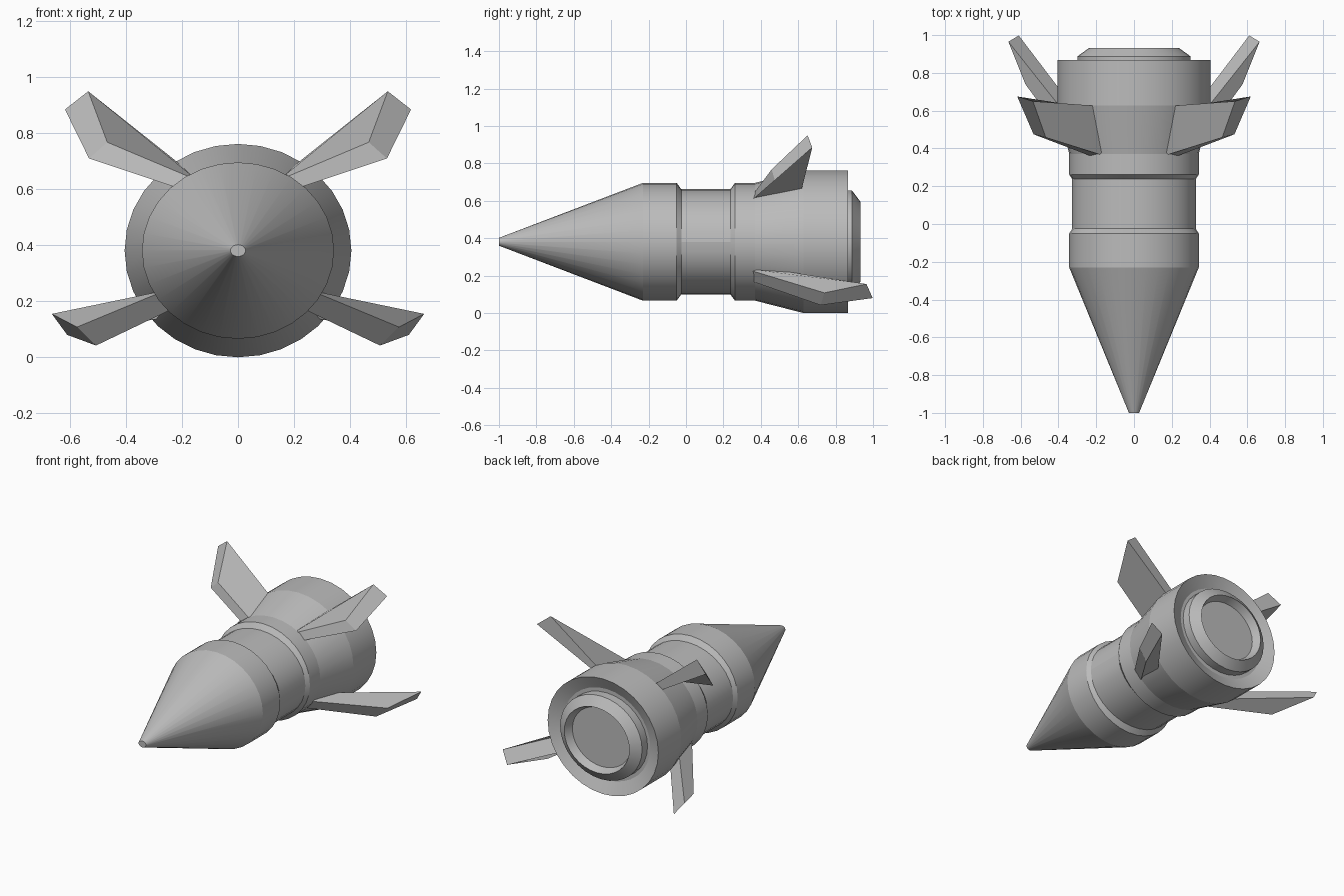
import bpy, bmesh, math
from mathutils import Vector

cube = bpy.data.objects.get("Cube")
if cube:
    bpy.data.objects.remove(cube)

grey = bpy.data.materials.new("plain_grey")
grey.use_nodes = True
colour = (0.5, 0.5, 0.5, 1)
grey.diffuse_color = colour
grey.node_tree.nodes["Principled BSDF"].inputs["Base Color"].default_value = colour

AXIS_Z = 0.381
SIDES = 32


def finish(name, bm, angle):
    bmesh.ops.recalc_face_normals(bm, faces=bm.faces)
    mesh = bpy.data.meshes.new(name)
    bm.to_mesh(mesh)
    bm.free()
    mesh.materials.append(grey)
    obj = bpy.data.objects.new(name, mesh)
    bpy.context.collection.objects.link(obj)
    if angle:
        bpy.ops.object.select_all(action="DESELECT")
        obj.select_set(True)
        bpy.context.view_layer.objects.active = obj
        bpy.ops.object.shade_smooth_by_angle(angle=math.radians(angle))
    return obj


def turned(name, profile):
    """Loft ellipses (y, half width, half height) along y and cap the ends."""
    bm = bmesh.new()
    rings = []
    for y, rx, rz in profile:
        turns = [2 * math.pi * i / SIDES for i in range(SIDES)]
        rings.append([bm.verts.new((rx * math.cos(t), y, AXIS_Z + rz * math.sin(t)))
                      for t in turns])
    for a, b in zip(rings, rings[1:]):
        for i in range(SIDES):
            j = (i + 1) % SIDES
            bm.faces.new((a[i], a[j], b[j], b[i]))
    bm.faces.new(rings[0])
    bm.faces.new(rings[-1])
    return finish(name, bm, 13)


def fin(name, upper, lower, side):
    """Swept blade; each outline is leading root, mid, tip, trailing root."""
    bm = bmesh.new()
    loops = []
    for outline in (upper, lower):
        a, m, t, r = [Vector(p) for p in outline]
        a = a + (a - m) * 0.15      # sink both root corners into the hull
        r = r + (r - t) * 0.15
        loops.append([bm.verts.new((p.x * side, p.y, p.z)) for p in (a, m, t, r)])
    top, bottom = loops
    bm.faces.new(top)
    bm.faces.new(bottom)
    for i in range(4):
        j = (i + 1) % 4
        bm.faces.new((top[i], top[j], bottom[j], bottom[i]))
    return finish(name, bm, 0)


# Hull: nose cone, recessed waist, flared tail with dished rear face
turned("hull", [
    (-1.0, 0.027, 0.021), (-0.23, 0.343, 0.315), (-0.05, 0.343, 0.315),
    (-0.025, 0.327, 0.281), (0.237, 0.327, 0.281), (0.262, 0.343, 0.315),
    (0.37, 0.343, 0.315), (0.628, 0.405, 0.381), (0.867, 0.405, 0.381),
    (0.83, 0.32, 0.3)])

# Nozzle: bevelled ring with a sunken disc
turned("nozzle", [
    (0.8, 0.3, 0.275), (0.887, 0.3, 0.275), (0.932, 0.238, 0.215),
    (0.88, 0.215, 0.194)])

# Four swept fins, mirrored left and right
high_fin = (
    [(0.187, 0.37, 0.65), (0.467, 0.458, 0.768), (0.535, 0.65, 0.95), (0.22, 0.627, 0.7)],
    [(0.243, 0.365, 0.614), (0.532, 0.475, 0.71), (0.618, 0.675, 0.885), (0.265, 0.62, 0.668)])
low_fin = (
    [(0.3, 0.365, 0.222), (0.575, 0.74, 0.108), (0.665, 0.965, 0.155), (0.36, 0.58, 0.215)],
    [(0.25, 0.365, 0.165), (0.507, 0.72, 0.042), (0.61, 0.998, 0.08), (0.3, 0.59, 0.135)])
for label, side in (("left", 1), ("right", -1)):
    fin("upper_fin_" + label, *high_fin, side)
    fin("lower_fin_" + label, *low_fin, side)
